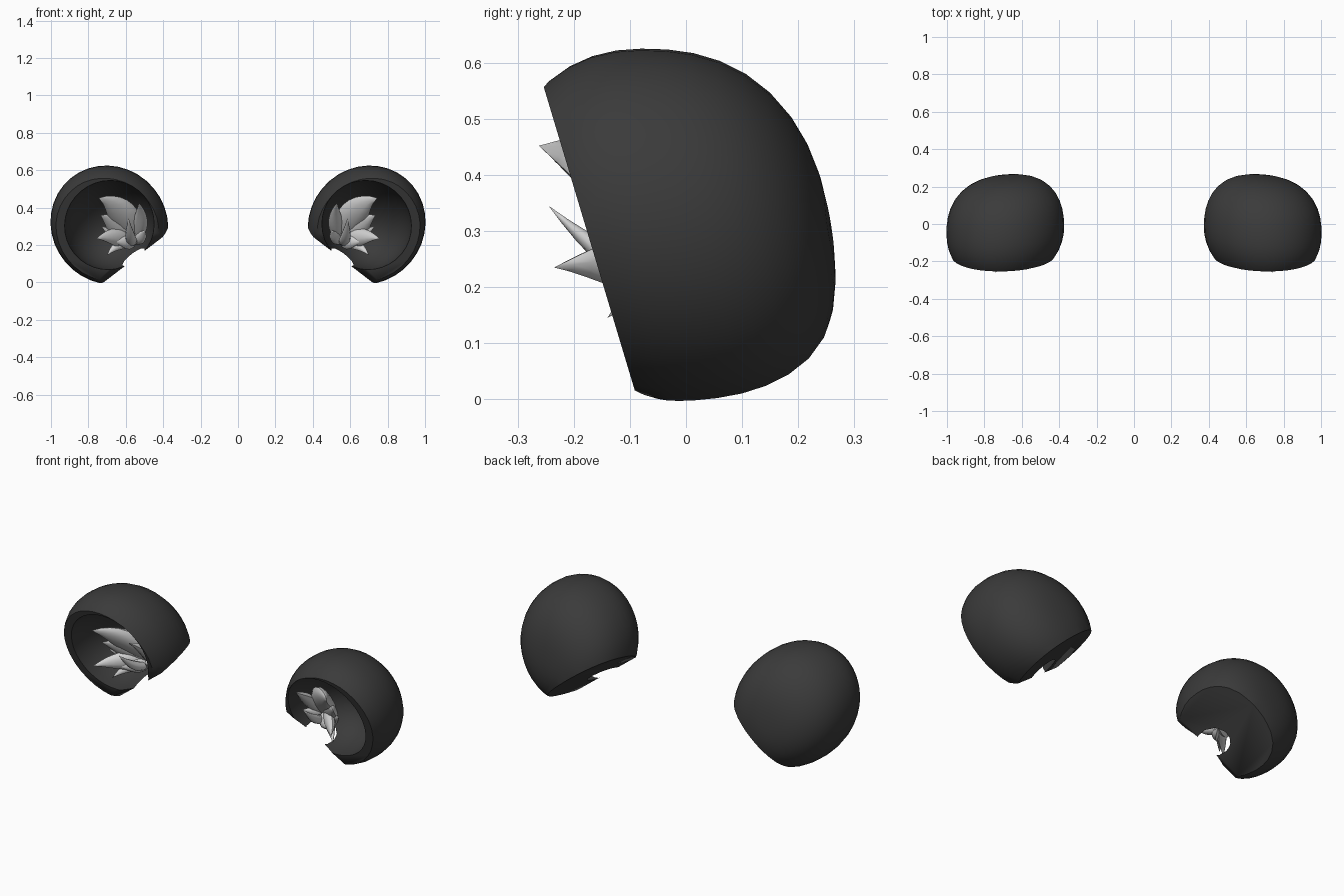
import bpy, bmesh, math
from mathutils import Vector, geometry

if "Cube" in bpy.data.objects:
    bpy.data.objects.remove(bpy.data.objects["Cube"])


def material(name, value):
    m = bpy.data.materials.new(name)
    m.diffuse_color = (value, value, value, 1)
    m.use_nodes = True
    m.node_tree.nodes["Principled BSDF"].inputs["Base Color"].default_value = m.diffuse_color
    return m


DARK = material("charcoal", 0.043)
PALE = material("pale_grey", 0.65)

# Ear directions: up the ear and across the ear
UP = Vector((0.64, 0, 0.768))
ACROSS = Vector((0.768, 0, -0.64))
BASE = Vector((0.546, 0, 0.165))
CENTRE = BASE + UP * 0.2 + ACROSS * 0.018


def make_object(bm, name, mat):
    bmesh.ops.recalc_face_normals(bm, faces=bm.faces)
    me = bpy.data.meshes.new(name)
    bm.to_mesh(me)
    bm.free()
    me.materials.append(mat)
    ob = bpy.data.objects.new(name, me)
    bpy.context.collection.objects.link(ob)
    return ob


def finish(ob):
    """Smooth shading, and a mirrored copy on the other side."""
    bpy.ops.object.select_all(action='DESELECT')
    ob.select_set(True)
    bpy.context.view_layer.objects.active = ob
    for m in list(ob.modifiers):
        bpy.ops.object.modifier_apply(modifier=m.name)
    bpy.ops.object.shade_smooth_by_angle(angle=math.radians(45))
    m = ob.modifiers.new("mirror", 'MIRROR')
    m.use_mirror_merge = False


def rounded_blob(width, height, depth, n_front, n_back, y_at):
    """Superellipsoid around the ear centre; y_at gives the middle depth."""
    bm = bmesh.new()
    bmesh.ops.create_uvsphere(bm, u_segments=36, v_segments=20, radius=1)
    for v in bm.verts:
        d = v.co.normalized()
        n = n_back if d.z > 0 else n_front
        d /= (abs(d.z) ** n + math.hypot(d.x, d.y) ** n) ** (1 / n)
        p = CENTRE + ACROSS * (d.x * width) + UP * (d.y * height)
        p.y = y_at(p) + d.z * depth
        v.co = p
    return bm


# Ear shell: rounded body, cut flat at the front and at the base
bm = rounded_blob(0.308, 0.325, 0.288, 2.1, 2.45,
                  lambda p: -0.03 - 0.15 * (p.z - 0.3) - 0.07 * (p.x - 0.688))
front_co, front_no = Vector((0, -0.25, 0.545)), Vector((0, -1, -0.3)).normalized()
base_co, base_no = BASE - UP * 0.005, (-UP + Vector((0, 0.22, 0))).normalized()
corner_co, _ = geometry.intersect_plane_plane(front_co, front_no, base_co, base_no)
corner_no = (front_no + base_no).normalized()
for point, normal in ((front_co, front_no), (base_co, base_no),
                      (corner_co - corner_no * 0.025, corner_no)):
    bmesh.ops.bisect_plane(bm, geom=bm.verts[:] + bm.edges[:] + bm.faces[:],
                           plane_co=point, plane_no=normal, clear_outer=True)
    bmesh.ops.holes_fill(bm, edges=[e for e in bm.edges if e.is_boundary], sides=0)
shell = make_object(bm, "ear_shell", DARK)

# Bowl-shaped hollow, widest at the rim and open through the base
bm = rounded_blob(0.242, 0.236, 0.32, 2, 2,
                  lambda p: -0.252 - 0.3 * (p.z - 0.545))
hollow = make_object(bm, "ear_hollow_cutter", DARK)
cut = shell.modifiers.new("hollow", 'BOOLEAN')
cut.operation = 'DIFFERENCE'
cut.solver = 'EXACT'
cut.object = hollow
finish(shell)
bpy.data.objects.remove(hollow)


def blade(bm, root, mid, tip, width, thick, steps=10, sides=10):
    """Leaf-shaped lock of fur along a curved path."""
    root, mid, tip = Vector(root), Vector(mid), Vector(tip)
    rings = []
    for i in range(steps):
        t = i / steps
        c = root * (1 - t) ** 2 + mid * (2 * t * (1 - t)) + tip * t * t
        d = ((mid - root) * (1 - t) + (tip - mid) * t).normalized()
        side = d.cross(Vector((0.15, -1, 0.1))).normalized()
        flat = side.cross(d)
        k = math.sin(math.pi * t ** 0.8)
        if t < 0.5:
            k = max(0.3, k)
        ring = []
        for j in range(sides):
            a = 2 * math.pi * j / sides
            ring.append(bm.verts.new(c + side * (math.cos(a) * width * k / 2)
                                     + flat * (math.sin(a) * thick * k / 2)))
        rings.append(ring)
    end = bm.verts.new(tip)
    for a, b in zip(rings, rings[1:]):
        for j in range(sides):
            bm.faces.new((a[j], a[j - 1], b[j - 1], b[j]))
    for j in range(sides):
        bm.faces.new((rings[-1][j], rings[-1][j - 1], end))
    bm.faces.new(rings[0])


# Fur tuft: locks fanning out of the base, (mid, tip, width, thickness)
ROOT = (0.55, 0.0, 0.21)
LOCKS = [
    ((0.60, -0.10, 0.41), (0.745, -0.262, 0.452), 0.16, 0.075),
    ((0.50, -0.08, 0.34), (0.53, -0.235, 0.425), 0.08, 0.06),
    ((0.64, -0.06, 0.31), (0.735, -0.19, 0.36), 0.12, 0.06),
    ((0.65, -0.08, 0.26), (0.755, -0.235, 0.235), 0.10, 0.06),
    ((0.63, -0.06, 0.23), (0.70, -0.14, 0.145), 0.06, 0.045),
    ((0.58, -0.10, 0.20), (0.585, -0.245, 0.345), 0.06, 0.05),
    ((0.51, -0.05, 0.24), (0.50, -0.13, 0.28), 0.06, 0.05),
    ((0.62, -0.04, 0.22), (0.73, -0.13, 0.30), 0.09, 0.05),
    ((0.58, -0.07, 0.22), (0.67, -0.14, 0.22), 0.08, 0.05),
]
bm = bmesh.new()
for mid, tip, width, thick in LOCKS:
    blade(bm, ROOT, mid, tip, width, thick)
finish(make_object(bm, "ear_fur_tuft", PALE))
